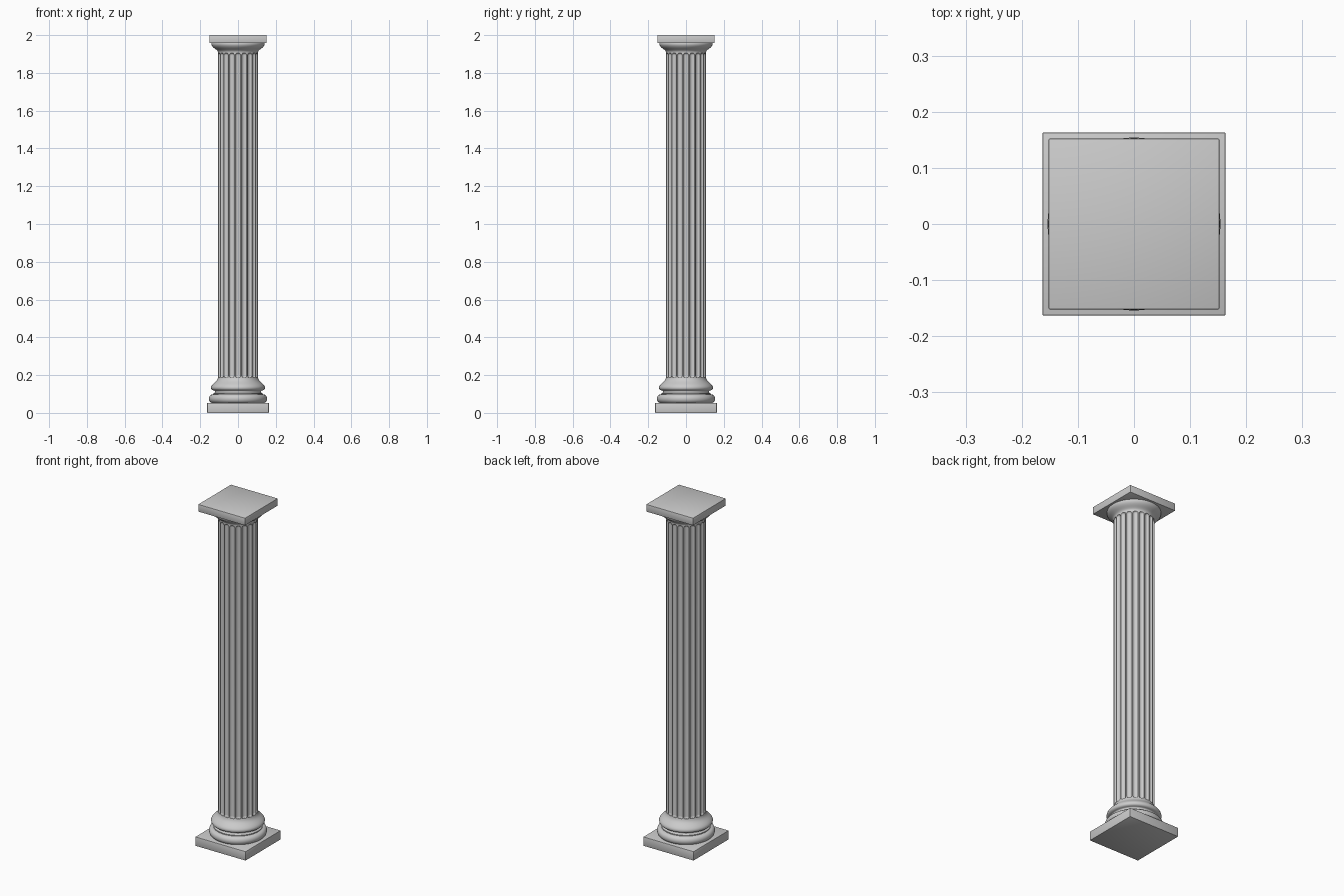
import bpy, bmesh, math

if "Cube" in bpy.data.objects:
    bpy.data.objects.remove(bpy.data.objects["Cube"])

stone = bpy.data.materials.new("grey stone")
stone.diffuse_color = (0.6, 0.6, 0.6, 1)
stone.use_nodes = True
stone.node_tree.nodes["Principled BSDF"].inputs["Base Color"].default_value = stone.diffuse_color


def finish(name, bm, angle):
    bmesh.ops.recalc_face_normals(bm, faces=bm.faces)
    me = bpy.data.meshes.new(name)
    bm.to_mesh(me)
    bm.free()
    ob = bpy.data.objects.new(name, me)
    bpy.context.collection.objects.link(ob)
    me.materials.append(stone)
    bpy.ops.object.select_all(action='DESELECT')
    ob.select_set(True)
    bpy.context.view_layer.objects.active = ob
    bpy.ops.object.shade_smooth_by_angle(angle=math.radians(angle))
    return ob


def slab(name, half, z0, z1):
    bm = bmesh.new()
    bmesh.ops.create_cube(bm, size=1)
    for v in bm.verts:
        v.co = (v.co.x * 2 * half, v.co.y * 2 * half, z0 + (v.co.z + 0.5) * (z1 - z0))
    bmesh.ops.bevel(bm, geom=bm.edges[:], offset=0.002, segments=2, profile=0.5, affect='EDGES')
    finish(name, bm, 30)


def revolve(name, heights, radius, n, angle=40):
    """Surface of revolution; radius(row, angle) gives the local radius."""
    bm = bmesh.new()
    rings = []
    for i, z in enumerate(heights):
        ring = []
        for k in range(n):
            a = 2 * math.pi * k / n
            r = radius(i, a)
            ring.append(bm.verts.new((r * math.cos(a), r * math.sin(a), z)))
        rings.append(ring)
    for lo, hi in zip(rings, rings[1:]):
        for k in range(n):
            j = (k + 1) % n
            bm.faces.new((lo[k], lo[j], hi[j], hi[k]))
    bm.faces.new(rings[0][::-1])
    bm.faces.new(rings[-1])
    finish(name, bm, angle)


def lathe(name, profile):
    revolve(name, [p[1] for p in profile], lambda i, a: profile[i][0], 96)


def bulge(r, z0, z1, depth, n=10):
    """Half-round moulding profile, convex for positive depth."""
    return [(r + depth * math.sin(math.pi * i / n),
             (z0 + z1) / 2 - (z1 - z0) / 2 * math.cos(math.pi * i / n)) for i in range(n + 1)]


# Square plinth and abacus
slab("plinth", 0.163, 0.0, 0.053)
slab("abacus", 0.152, 1.957, 2.0)

# Moulded base: lower torus, scotia, upper torus, flare into the shaft
lathe("base_moulding",
      bulge(0.134, 0.052, 0.098, 0.020)
      + [(0.131, 0.099), (0.131, 0.104)]
      + bulge(0.128, 0.105, 0.119, -0.006, 6)
      + [(0.133, 0.120), (0.139, 0.123), (0.142, 0.128), (0.143, 0.134), (0.141, 0.141),
         (0.136, 0.148), (0.128, 0.156), (0.119, 0.164), (0.112, 0.172), (0.108, 0.180),
         (0.106, 0.188)])

# Shaft with twenty round-ended flutes
FLUTES, R, DEPTH = 20, 0.106, 0.0095
Z0, Z1 = 0.186, 1.905
half_w = 0.40 * 2 * math.pi * R / FLUTES
c0, c1 = Z0 + half_w, Z1 - half_w
ends = [math.sin(math.pi / 2 * i / 8) * half_w for i in range(9)]
heights = [0.178] + [c0 - e for e in reversed(ends)] + [c1 + e for e in ends] + [1.915]


def shaft_radius(i, a):
    z = heights[i]
    pitch = 2 * math.pi / FLUTES
    side = ((a + pitch / 2) % pitch - pitch / 2) * R
    beyond = max(0, c0 - z, z - c1)
    u = math.hypot(side, beyond) / half_w
    return R - DEPTH * math.sqrt(max(0, 1 - u * u))


revolve("fluted_shaft", heights, shaft_radius, FLUTES * 16, 35)

# Capital: necking and flared echinus
lathe("capital",
      [(0.106, 1.908), (0.107, 1.914), (0.110, 1.918), (0.113, 1.921), (0.118, 1.925),
       (0.125, 1.930), (0.132, 1.936), (0.137, 1.942), (0.140, 1.948), (0.141, 1.953),
       (0.140, 1.958)])
